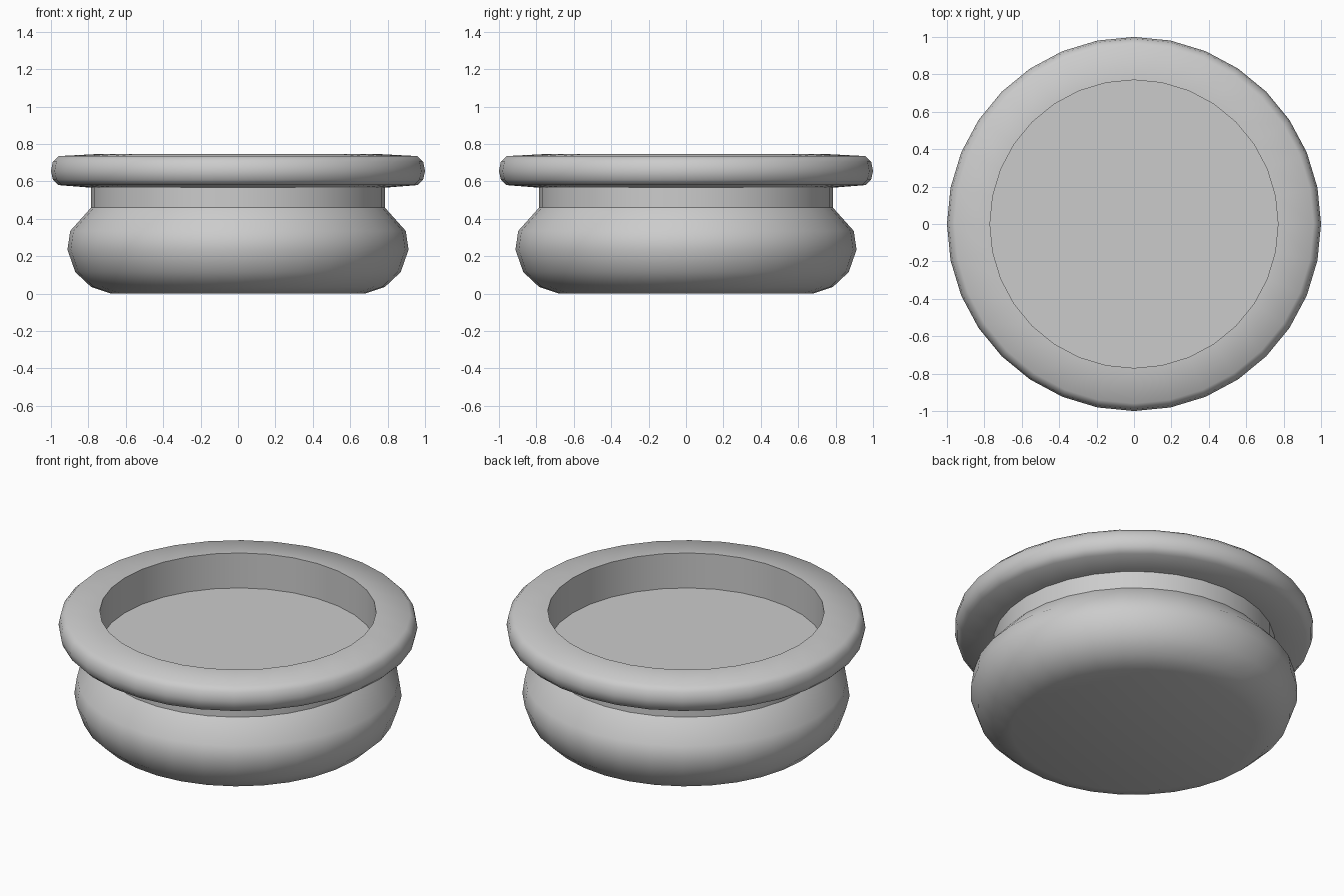
import bpy, bmesh, math

cube = bpy.data.objects.get("Cube")
if cube:
    bpy.data.objects.remove(cube, do_unlink=True)

SIDES = 32

grey = bpy.data.materials.new("plain_grey")
grey.use_nodes = True
colour = (0.6, 0.6, 0.6, 1)
grey.diffuse_color = colour
grey.node_tree.nodes["Principled BSDF"].inputs["Base Color"].default_value = colour


def lathe(name, profile, cap_start=False, cap_end=False):
    """Turn a (radius, height) profile around z; optional flat end discs."""
    bm = bmesh.new()
    rings = []
    for r, z in profile:
        angles = [2 * math.pi * i / SIDES for i in range(SIDES)]
        rings.append([bm.verts.new((r * math.cos(a), r * math.sin(a), z)) for a in angles])
    for low, high in zip(rings, rings[1:]):
        for i in range(SIDES):
            j = (i + 1) % SIDES
            bm.faces.new((low[i], low[j], high[j], high[i]))
    if cap_start:
        bm.faces.new(rings[0][::-1])
    if cap_end:
        bm.faces.new(rings[-1])
    mesh = bpy.data.meshes.new(name)
    bm.to_mesh(mesh)
    bm.free()
    mesh.materials.append(grey)
    obj = bpy.data.objects.new(name, mesh)
    bpy.context.collection.objects.link(obj)
    bpy.ops.object.select_all(action="DESELECT")
    obj.select_set(True)
    bpy.context.view_layer.objects.active = obj
    bpy.ops.object.shade_smooth_by_angle(angle=math.radians(50))
    return obj


# Rounded lower bowl with a flat base
lathe("bowl_body", [(0.68, 0), (0.785, 0.035), (0.87, 0.115), (0.912, 0.235),
                    (0.897, 0.335), (0.785, 0.46)], cap_start=True)

# Straight neck between bowl and rim
lathe("neck", [(0.785, 0.46), (0.785, 0.57)])

# Overhanging rounded rim
lathe("rim", [(0.77, 0.565), (0.96, 0.58), (0.99, 0.61), (1, 0.655),
              (0.99, 0.705), (0.96, 0.735), (0.77, 0.745)])

# Recessed well: inner wall and floor
lathe("well", [(0.77, 0.745), (0.77, 0.53)], cap_end=True)
